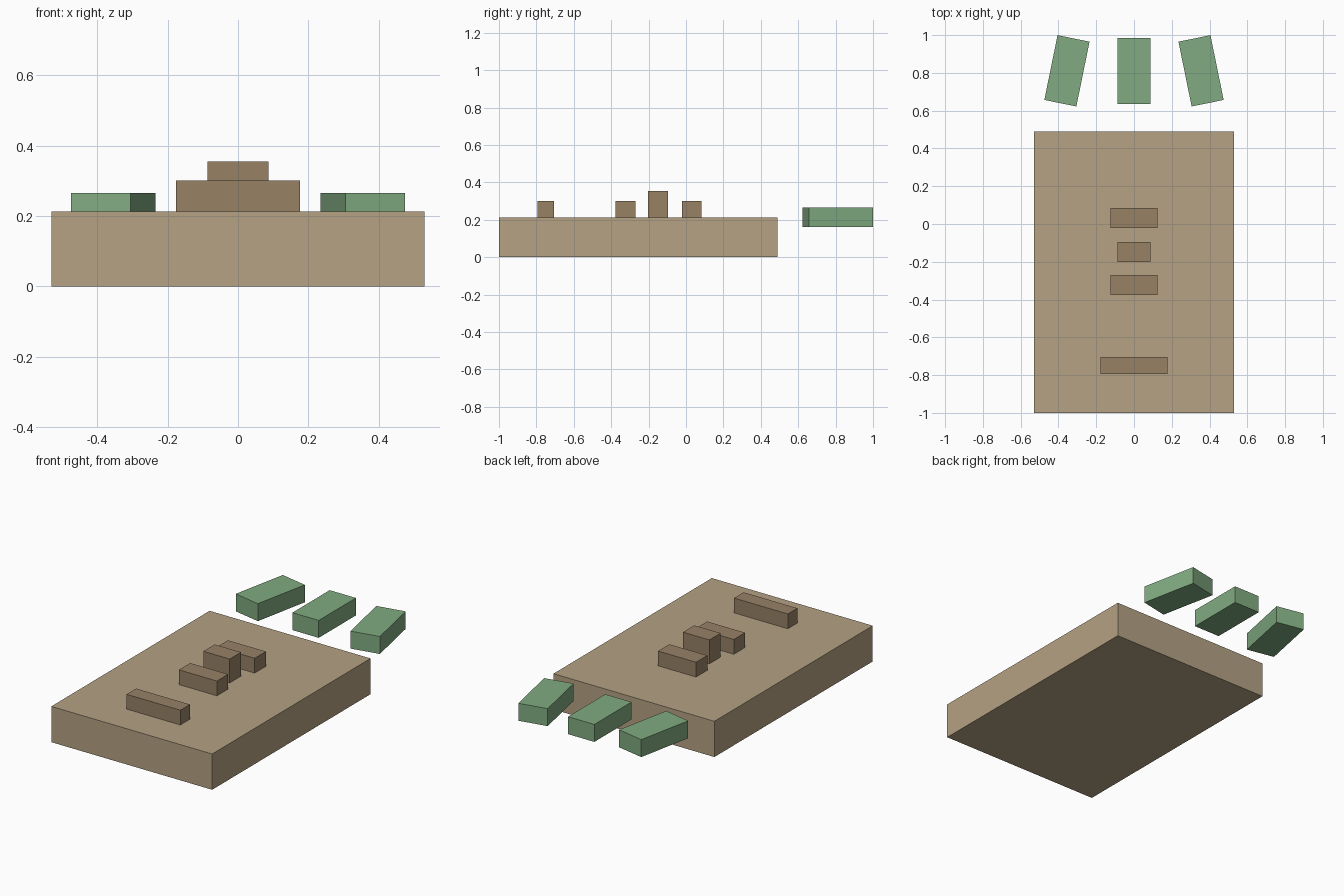
import bpy
from math import radians

if "Cube" in bpy.data.objects:
    bpy.data.objects.remove(bpy.data.objects["Cube"])


def material(name, color):
    mat = bpy.data.materials.new(name)
    mat.diffuse_color = (*color, 1)
    mat.use_nodes = True
    mat.node_tree.nodes["Principled BSDF"].inputs["Base Color"].default_value = mat.diffuse_color
    return mat


tan = material("tan", (0.46, 0.36, 0.23))
brown = material("brown", (0.31, 0.22, 0.13))
green = material("green", (0.22, 0.41, 0.22))


def box(name, center, size, mat, turn=0):
    bpy.ops.mesh.primitive_cube_add(size=1, location=center,
                                    rotation=(0, 0, radians(turn)))
    ob = bpy.context.object
    ob.name = name
    ob.scale = size
    ob.data.materials.append(mat)
    return ob


# Main slab
TOP = 0.213
box("base_slab", (0, -0.255, TOP / 2), (1.06, 1.49, TOP), tan)

# Raised blocks along the centre line: name, y, width, depth, top height
for name, y, width, depth, top in [
    ("rear_block", 0.031, 0.25, 0.106, 0.301),
    ("tall_block", -0.149, 0.174, 0.106, 0.355),
    ("middle_block", -0.324, 0.25, 0.106, 0.301),
    ("front_bar", -0.75, 0.354, 0.09, 0.301),
]:
    box(name, (0, y, (TOP + top) / 2), (width, depth, top - TOP), brown)

# Three loose blocks behind the slab, the outer pair turned inward
for name, side in [("left", -1), ("centre", 0), ("right", 1)]:
    box(name + "_green_block", (0.355 * side, 0.811, 0.213),
        (0.173, 0.35, 0.104), green, 11.5 * side)
